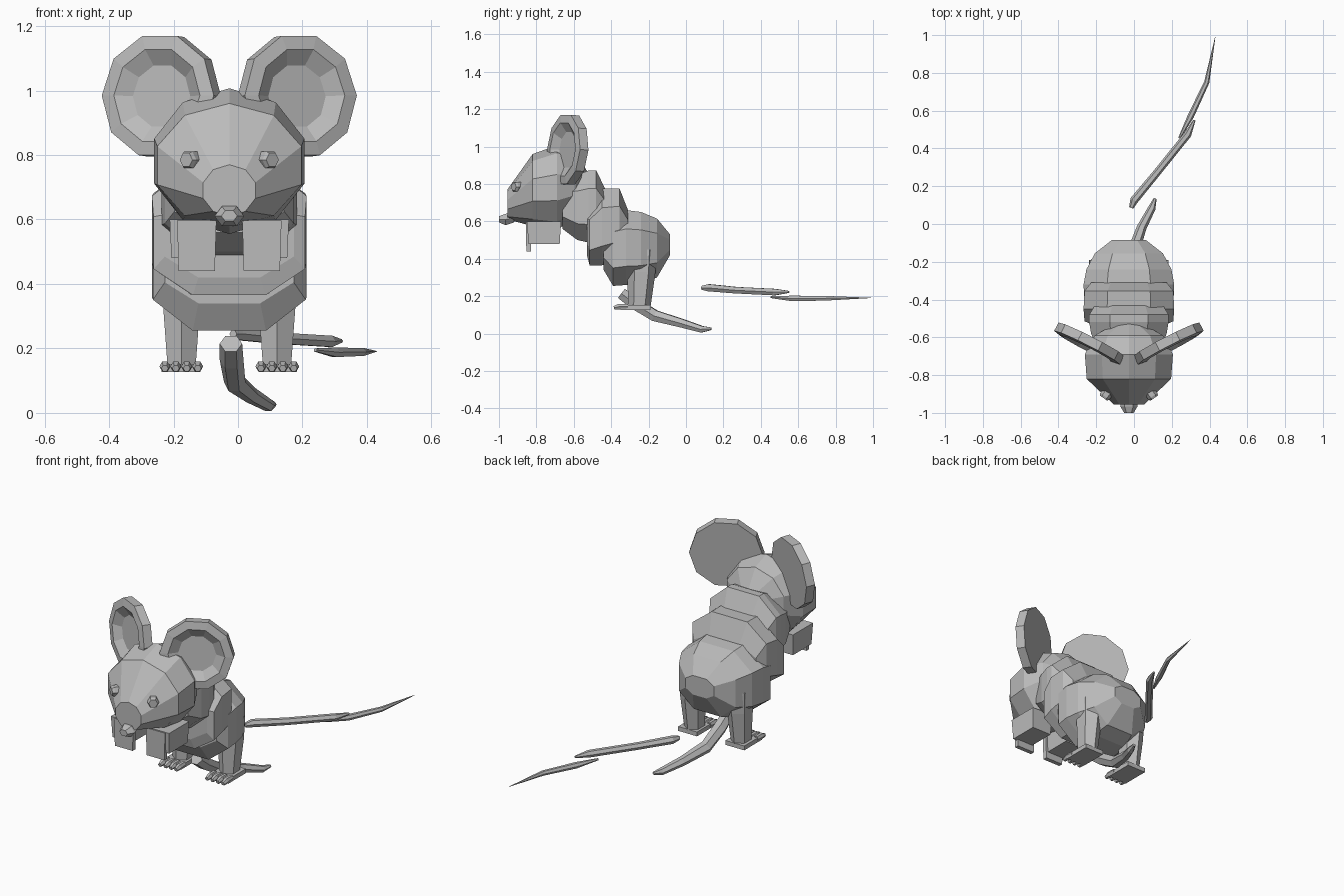
import bpy, bmesh, math
from mathutils import Vector, Matrix

cube = bpy.data.objects.get("Cube")
if cube:
    bpy.data.objects.remove(cube, do_unlink=True)

CX = -0.027  # the body axis sits slightly right of centre
grey = bpy.data.materials.new("mouse grey")
grey.use_nodes = True
grey.diffuse_color = (0.5, 0.5, 0.5, 1)
grey.node_tree.nodes["Principled BSDF"].inputs["Base Color"].default_value = (0.5, 0.5, 0.5, 1)


def loft(name, rings):
    """Join equal rings of points into a closed flat-shaded solid."""
    bm = bmesh.new()
    loops = [[bm.verts.new(p) for p in ring] for ring in rings]
    n = len(loops[0])
    for a, b in zip(loops, loops[1:]):
        for i in range(n):
            j = (i + 1) % n
            bm.faces.new((a[i], a[j], b[j], b[i]))
    bm.faces.new(loops[0][::-1])
    bm.faces.new(loops[-1])
    bmesh.ops.recalc_face_normals(bm, faces=bm.faces)
    mesh = bpy.data.meshes.new(name)
    bm.to_mesh(mesh)
    bm.free()
    mesh.materials.append(grey)
    obj = bpy.data.objects.new(name, mesh)
    bpy.context.collection.objects.link(obj)
    return obj


def disc(n, rx, rz, start=0.0):
    """Regular polygon in the xz plane."""
    angles = [start + math.tau * i / n for i in range(n)]
    return [Vector((rx * math.cos(a), 0, rz * math.sin(a))) for a in angles]


def y_rings(sections, n, start):
    """Sections (y, bottom, top, half width) along the body axis."""
    return [[p + Vector((CX, y, (lo + hi) / 2)) for p in disc(n, w, (hi - lo) / 2, start)]
            for y, lo, hi, w in sections]


def barrel(name, sections):
    """Body segment with an eight-sided, flat-topped section."""
    rings = []
    for y, lo, hi, w in sections:
        c, h = (lo + hi) / 2, (hi - lo) / 2
        rings.append([Vector((CX + sx * w, y, c + sz * h)) for sx, sz in
                      ((1, -.5), (1, .5), (.48, 1), (-.48, 1), (-1, .5), (-1, -.5), (-.48, -1), (.48, -1))])
    return loft(name, rings)


def box(name, x, y, z, taper=1.0):
    """Block from x, y, z ranges, narrowed at the bottom by taper."""
    mx, my = sum(x) / 2, sum(y) / 2
    rings = []
    for height, k in ((z[0], taper), (z[1], 1)):
        dx, dy = (x[1] - x[0]) / 2 * k, (y[1] - y[0]) / 2 * k
        rings.append([Vector((mx + a * dx, my + b * dy, height))
                      for a, b in ((-1, -1), (1, -1), (1, 1), (-1, 1))])
    return loft(name, rings)


def tube(name, path, n=6):
    """Tapered tube through (x, y, z, radius) points."""
    pts = [Vector(p[:3]) for p in path]
    rings = []
    for i, p in enumerate(pts):
        d = (pts[min(i + 1, len(pts) - 1)] - pts[max(i - 1, 0)]).normalized()
        side = d.cross(Vector((0, 0, 1))).normalized()
        up = side.cross(d)
        rings.append([p + q.x * side + q.z * up for q in disc(n, path[i][3], path[i][3])])
    return loft(name, rings)


# Head and nose
loft("head", y_rings([(-.955, .61, .77, .085), (-.82, .575, .96, .235), (-.69, .555, 1.007, .245),
                      (-.59, .62, .97, .19), (-.53, .72, .87, .08)], 10, math.pi / 2))
loft("nose", y_rings([(-1, .592, .63, .025), (-.965, .575, .645, .046), (-.92, .59, .65, .04)], 6, 0))

# Stepped body segments
barrel("neck", [(-.66, .56, .82, .17), (-.58, .5, .85, .2), (-.52, .487, .872, .21),
                (-.48, .487, .872, .21), (-.43, .52, .77, .18)])
barrel("chest", [(-.53, .42, .68, .2), (-.515, .365, .69, .235), (-.45, .365, .775, .24),
                 (-.355, .4, .775, .235), (-.31, .45, .66, .2)])
barrel("rump", [(-.44, .34, .6, .2), (-.39, .255, .64, .237), (-.32, .26, .66, .24),
                (-.24, .268, .65, .225), (-.155, .3, .615, .18), (-.085, .42, .53, .09)])

for s, label in ((1, "left"), (-1, "right")):
    def span(a, b):
        return sorted((CX + s * a, CX + s * b))

    # Cupped ear: flat back, broad rim, sunken bowl
    profile = [(.195, .028), (.195, -.022), (.15, -.028), (.1, .004)]
    turn = Matrix.Translation((CX + s * .212, -.635, .983)) @ Matrix.Rotation(s * math.radians(27), 4, 'Z') \
        @ Matrix.Rotation(math.radians(-4), 4, 'X')
    loft(label + "_ear", [[turn @ (p + Vector((0, y, 0))) for p in disc(10, r, r)] for r, y in profile])

    # Eye
    turn = Matrix.Translation((CX + s * .127, -.912, .785)) @ Matrix.Rotation(s * math.radians(35), 4, 'Z')
    loft(label + "_eye", [[turn @ (p + Vector((0, y, 0))) for p in disc(6, r, r)]
                          for r, y in ((.024, -.012), (.03, 0), (.03, .04))])

    # Foreleg with a hanging paw
    box(label + "_foreleg", span(.05, .185), (-.85, -.668), (.48, .6), .92)
    box(label + "_forepaw", span(.04, .162), (-.855, -.828), (.44, .597), .92)

    # Hind leg, foot and toes
    rings = []
    for z, y, rx, ry in ((.14, -.25, .05, .06), (.33, -.238, .066, .075), (.45, -.235, .07, .08)):
        rings.append([Vector((CX + s * .148 + p.x, y + p.z, z)) for p in disc(6, rx, ry, math.pi / 2)])
    loft(label + "_hind_leg", rings)
    box(label + "_foot", span(.09, .21), (-.35, -.19), (.127, .152))
    for i in range(4):
        x = .098 + i * .034
        tube(f"{label}_toe_{i + 1}", [(CX + s * x, -.385, .138, .011), (CX + s * x, -.36, .144, .017),
                                      (CX + s * x, -.31, .145, .015)])

# Tail in three separate lengths
tube("tail_base", [(-.022, -.345, .215, .035), (-.02, -.28, .165, .037), (-.01, -.165, .095, .034),
                   (.04, -.02, .055, .026), (.095, .085, .023, .02), (.112, .135, .026, .008)])
tube("tail_middle", [(-.015, .085, .245, .012), (.0, .125, .245, .022), (.12, .27, .232, .02),
                     (.285, .475, .222, .02), (.32, .55, .223, .006)])
tube("tail_tip", [(.24, .455, .195, .006), (.3, .57, .188, .017), (.385, .75, .189, .014), (.43, .99, .191, .001)])
